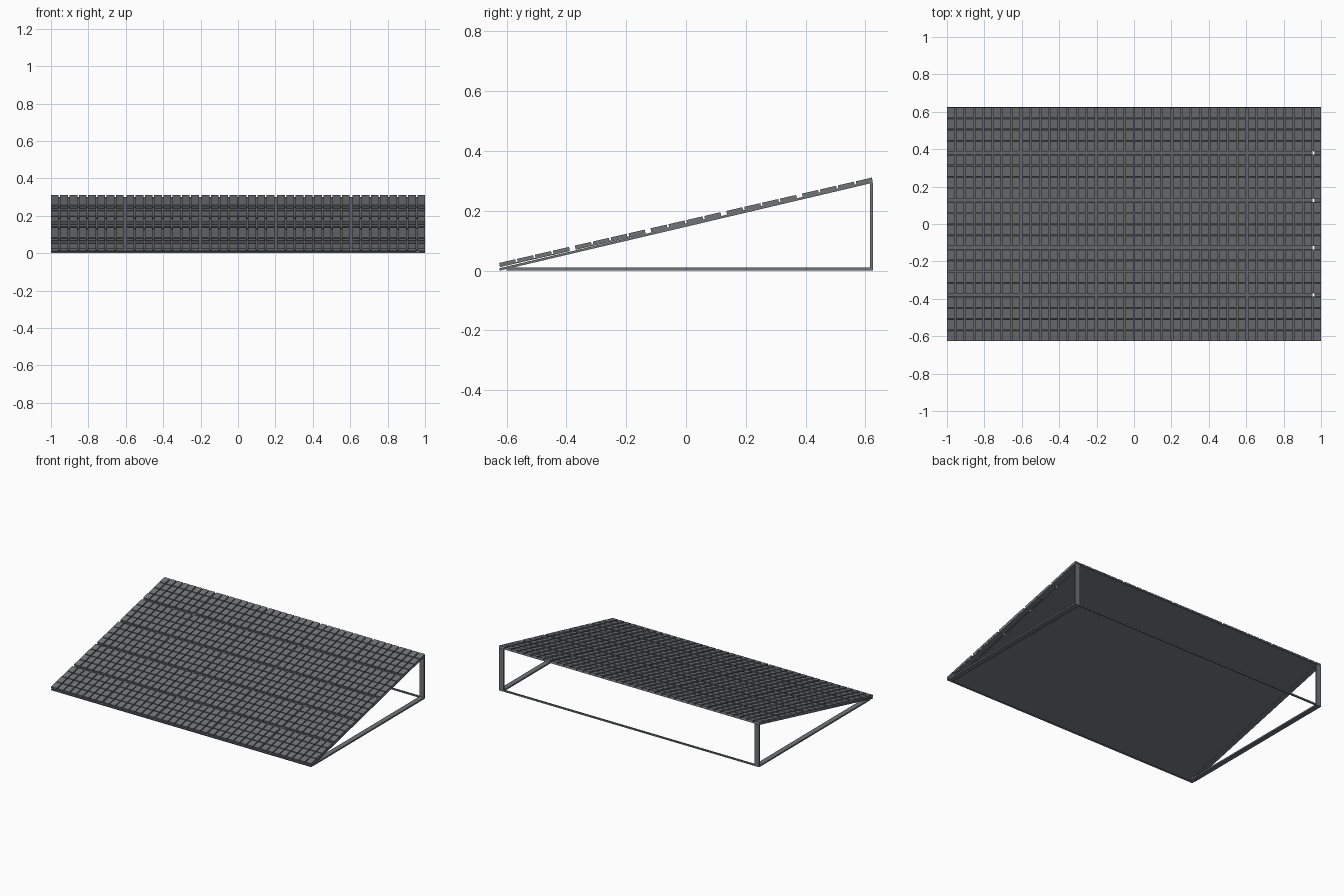
import bpy, bmesh
from math import radians
from mathutils import Matrix, Vector

if "Cube" in bpy.data.objects:
    bpy.data.objects.remove(bpy.data.objects["Cube"])

CUBE = ((0, 3, 2, 1), (4, 5, 6, 7), (0, 1, 5, 4), (1, 2, 6, 5), (2, 3, 7, 6), (3, 0, 4, 7))

# Dark grey finish shared by all parts
dark = bpy.data.materials.new("dark_grey")
dark.diffuse_color = (0.165, 0.175, 0.185, 1)
dark.use_nodes = True
dark.node_tree.nodes["Principled BSDF"].inputs["Base Color"].default_value = dark.diffuse_color


def box(bm, x, y, z):
    """Add an axis-aligned box from (min, max) ranges."""
    vs = [bm.verts.new((x[i], y[j], z[k])) for k in (0, 1)
          for i, j in ((0, 0), (1, 0), (1, 1), (0, 1))]
    for f in CUBE:
        bm.faces.new([vs[i] for i in f])


def make(name, boxes, matrix=Matrix()):
    bm = bmesh.new()
    for b in boxes:
        box(bm, *b)
    bm.transform(matrix)
    me = bpy.data.meshes.new(name)
    bm.to_mesh(me)
    bm.free()
    me.materials.append(dark)
    ob = bpy.data.objects.new(name, me)
    bpy.context.collection.objects.link(ob)
    return ob


def slope(y, z, deg):
    return Matrix.Translation((0, y, z)) @ Matrix.Rotation(radians(deg), 4, 'X')


# Solar modules: 5 x 5 backing plates, each carrying 8 x 4 raised cells
GX, GY = 0.014, 0.020
W, L = (2 - 4 * GX) / 5, (1.279 - 4 * GY) / 5
CX, CY = 0.008, 0.006
cw, cl = (W - 7 * CX) / 8, (L - 3 * CY) / 4
plates, cells = [], []
for i in range(5):
    for j in range(5):
        x, s = -1 + i * (W + GX), j * (L + GY)
        plates.append(((x, x + W), (s, s + L), (0, 0.004)))
        for a in range(8):
            for b in range(4):
                u, v = x + a * (cw + CX), s + b * (cl + CY)
                cells.append(((u, u + cw), (v, v + cl), (0.004, 0.014)))
tilt = slope(-0.622, 0.012, 12.9)
make("module_plates", plates, tilt)
make("solar_cells", cells, tilt)

# Sloped support: backing sheet, side rails and cross rails
rail = slope(-0.623, 0.0, 13.25)
make("backing_sheet", [((-0.965, 0.955), (0, 1.280), (0.002, 0.006))], rail)
make("sloped_rails", [((-1, -0.965), (0, 1.280), (0, 0.008)),
                      ((0.965, 1), (0, 1.280), (0, 0.008)),
                      ((-0.965, 0.965), (1.270, 1.280), (0, 0.008)),
                      ((-0.965, 0.965), (0, 0.010), (0, 0.008))], rail)

# Ground frame and rear posts
make("ground_frame", [((-1, -0.965), (-0.60, 0.625), (0, 0.010)),
                      ((0.965, 1), (-0.60, 0.625), (0, 0.010)),
                      ((-0.965, 0.965), (0.615, 0.625), (0, 0.010))])
make("rear_posts", [((-1, -0.965), (0.615, 0.625), (0.010, 0.294)),
                    ((0.965, 1), (0.615, 0.625), (0.010, 0.294))])
